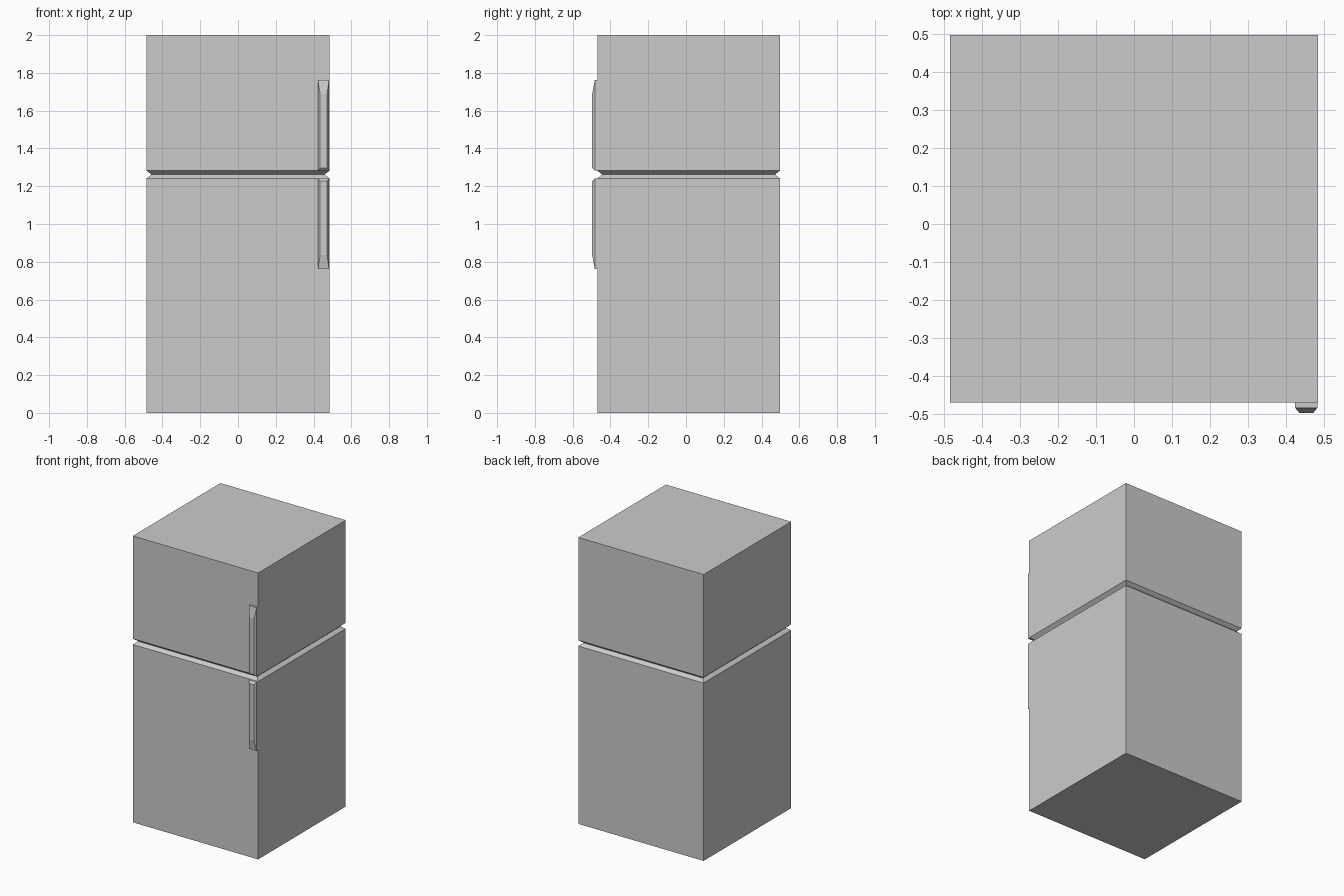
import bpy, bmesh

if "Cube" in bpy.data.objects:
    bpy.data.objects.remove(bpy.data.objects["Cube"])

GAP_Z = 1.262          # centre of the groove between the doors
W = 0.484              # half width
Y0, Y1 = -0.469, 0.497 # cabinet front and back


def loft(name, rings):
    """Solid skinned through a list of four-cornered rings."""
    bm = bmesh.new()
    loops = [[bm.verts.new(p) for p in ring] for ring in rings]
    for a, b in zip(loops, loops[1:]):
        for i in range(4):
            j = (i + 1) % 4
            bm.faces.new((a[i], a[j], b[j], b[i]))
    bm.faces.new(loops[0])
    bm.faces.new(loops[-1])
    bmesh.ops.recalc_face_normals(bm, faces=bm.faces)
    mesh = bpy.data.meshes.new(name)
    bm.to_mesh(mesh)
    bm.free()
    obj = bpy.data.objects.new(name, mesh)
    bpy.context.collection.objects.link(obj)
    return obj


def level(z, inset):
    x, f, b = W - inset, Y0 + inset, Y1 - inset
    return [(-x, f, z), (x, f, z), (x, b, z), (-x, b, z)]


def upright(y, x0, x1, z0, z1):
    return [(x0, y, z0), (x1, y, z0), (x1, y, z1), (x0, y, z1)]


# Cabinet with a V groove running all the way round between the doors
loft("cabinet", [level(0, 0), level(GAP_Z - 0.02, 0), level(GAP_Z - 0.001, 0.024),
                 level(GAP_Z + 0.001, 0.024), level(GAP_Z + 0.02, 0), level(2, 0)])

# Bevelled door handles, mirrored about the groove
for name, side in (("freezer_handle", 1), ("fridge_handle", -1)):
    def z(d):
        return GAP_Z + side * d
    loft(name, [upright(Y0, 0.423, 0.482, z(0.02), z(0.5)),
                upright(-0.483, 0.423, 0.482, z(0.02), z(0.5)),
                upright(-0.497, 0.435, 0.471, z(0.035), z(0.425))])
